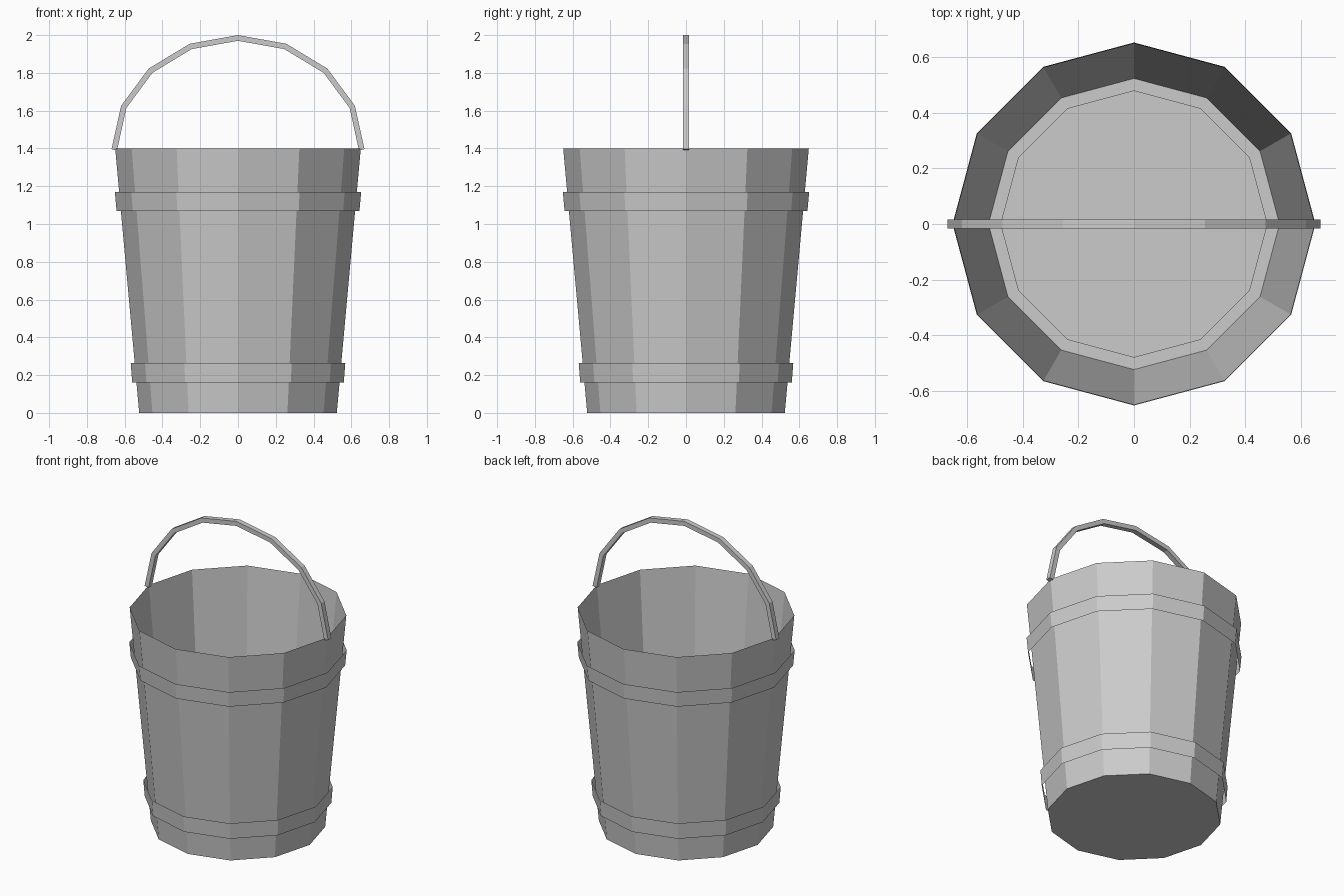
import bpy, bmesh
from math import sin, cos, pi
from mathutils import Vector

SIDES = 12
BOTTOM_R, TOP_R, HEIGHT = 0.523, 0.65, 1.4

cube = bpy.data.objects.get("Cube")
if cube:
    bpy.data.objects.remove(cube, do_unlink=True)

grey = bpy.data.materials.new("plain_grey")
grey.use_nodes = True
grey.diffuse_color = (0.6, 0.6, 0.6, 1)
grey.node_tree.nodes["Principled BSDF"].inputs["Base Color"].default_value = (0.6, 0.6, 0.6, 1)


def finish(name, bm):
    mesh = bpy.data.meshes.new(name)
    bm.to_mesh(mesh)
    bm.free()
    mesh.materials.append(grey)
    obj = bpy.data.objects.new(name, mesh)
    bpy.context.collection.objects.link(obj)
    return obj


def ring(bm, radius, z):
    return [bm.verts.new((radius * cos(2 * pi * i / SIDES), radius * sin(2 * pi * i / SIDES), z))
            for i in range(SIDES)]


def bridge(bm, a, b):
    n = len(a)
    for i in range(n):
        j = (i + 1) % n
        bm.faces.new((a[i], a[j], b[j], b[i]))


# Tapered thin shell with a closed bottom
bm = bmesh.new()
low, high = ring(bm, BOTTOM_R, 0), ring(bm, TOP_R, HEIGHT)
bridge(bm, low, high)
bm.faces.new(low[::-1])
finish("bucket_body", bm)

# Inner floor panel
bm = bmesh.new()
bm.faces.new(ring(bm, 0.48, 0.008))
finish("inner_floor", bm)

# Open hoops standing slightly off the wall
for name, r0, z0, r1, z1 in (("lower_hoop", 0.56, 0.16, 0.568, 0.265),
                             ("upper_hoop", 0.643, 1.07, 0.652, 1.17)):
    bm = bmesh.new()
    bridge(bm, ring(bm, r0, z0), ring(bm, r1, z1))
    finish(name, bm)

# Arched handle: square bar swept along a half ellipse
STEPS, HALF = 8, 0.017
path = [Vector((-0.655 * cos(pi * i / STEPS), 0, 1.393 + 0.592 * sin(pi * i / STEPS)))
        for i in range(STEPS + 1)]
bm = bmesh.new()
sections = []
for i, p in enumerate(path):
    along = (path[min(i + 1, STEPS)] - path[max(i - 1, 0)]).normalized()
    out = Vector((-along.z, 0, along.x)) * 0.015
    side = Vector((0, HALF, 0))
    sections.append([bm.verts.new(p + v) for v in (out - side, out + side, side - out, -out - side)])
for a, b in zip(sections, sections[1:]):
    bridge(bm, a, b)
bm.faces.new(sections[0][::-1])
bm.faces.new(sections[-1])
bmesh.ops.recalc_face_normals(bm, faces=bm.faces)
finish("handle", bm)
